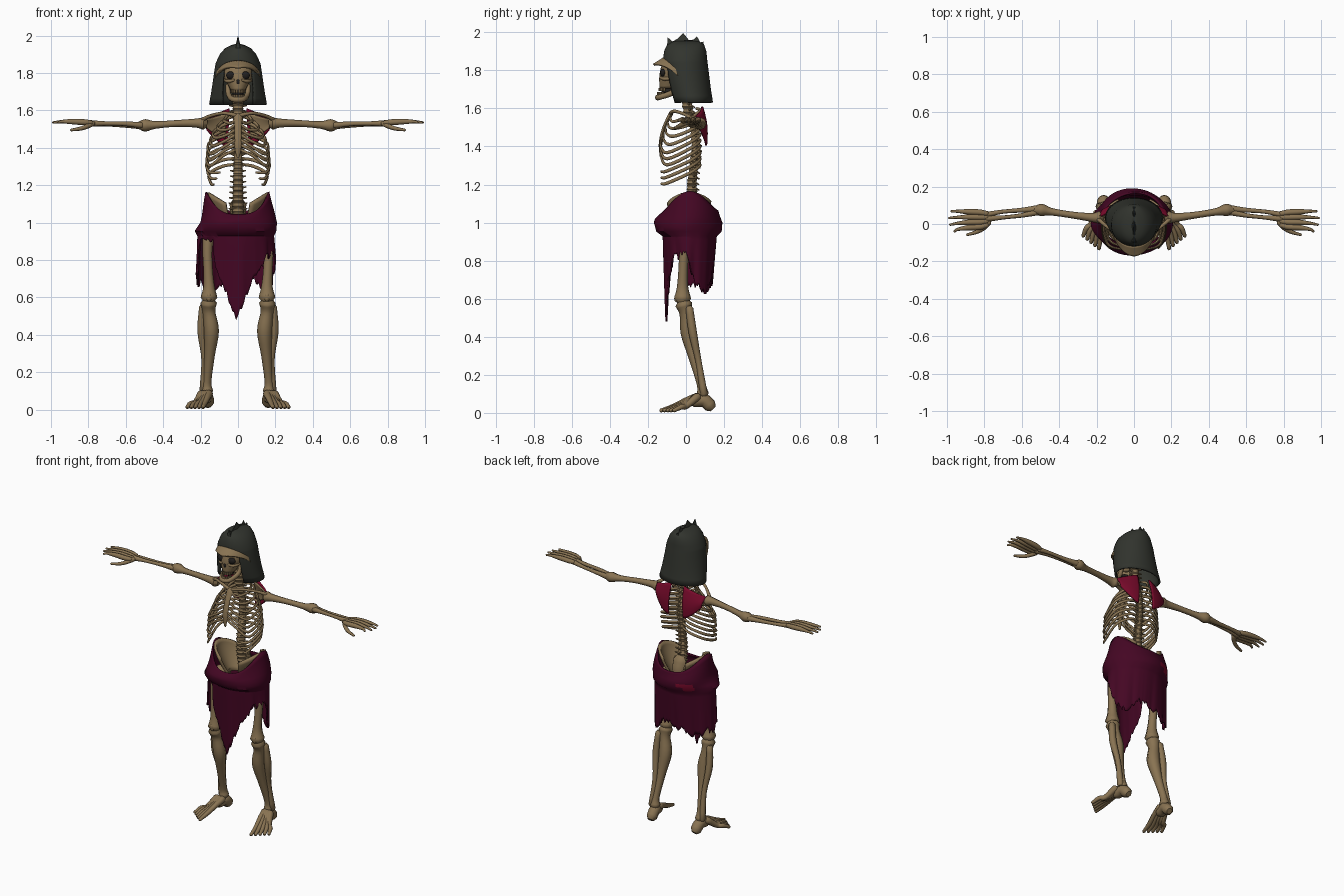
import bpy, bmesh, math, random
from math import sin, cos, pi, radians
from mathutils import Vector, Matrix

random.seed(4)
cube = bpy.data.objects.get("Cube")
if cube:
    bpy.data.objects.remove(cube, do_unlink=True)


def material(name, r, g, b):
    m = bpy.data.materials.new(name)
    m.use_nodes = True
    m.diffuse_color = (r, g, b, 1)
    node = next(n for n in m.node_tree.nodes if n.type == 'BSDF_PRINCIPLED')
    node.inputs["Base Color"].default_value = (r, g, b, 1)
    node.inputs["Roughness"].default_value = 0.8
    return m


BONE = material("old bone", .25, .172, .085)
IRON = material("dark iron", .031, .034, .027)
CLOTH = material("dark wine cloth", .058, .002, .017)
RED = material("red cloth", .19, .003, .024)
SHADOW = material("socket black", .015, .013, .012)


def finish(bm, name, mat, thick=0, angle=50):
    bmesh.ops.remove_doubles(bm, verts=bm.verts, dist=.0001)
    bmesh.ops.recalc_face_normals(bm, faces=bm.faces)
    mesh = bpy.data.meshes.new(name)
    bm.to_mesh(mesh)
    bm.free()
    mesh.materials.append(mat)
    mesh.polygons.foreach_set("use_smooth", [True] * len(mesh.polygons))
    mesh.set_sharp_from_angle(angle=radians(angle))
    ob = bpy.data.objects.new(name, mesh)
    bpy.context.collection.objects.link(ob)
    if thick:
        mod = ob.modifiers.new("thickness", 'SOLIDIFY')
        mod.thickness, mod.offset = thick, 0
    return ob


def table(points, x):
    """Straight-line interpolation through (key, value...) rows."""
    for a, b in zip(points, points[1:]):
        if x <= b[0]:
            t = max(0, (x - a[0]) / (b[0] - a[0]))
            return [p + (q - p) * t for p, q in zip(a[1:], b[1:])]
    return list(points[-1][1:])


def spline(pts, steps):
    p = [Vector(q) for q in pts]
    p = [2 * p[0] - p[1]] + p + [2 * p[-1] - p[-2]]
    out = []
    for a, b, c, d in zip(p, p[1:], p[2:], p[3:]):
        for i in range(steps):
            t = i / steps
            out.append(.5 * (2 * b + (c - a) * t + (2 * a - 5 * b + 4 * c - d) * t * t
                             + (3 * b - a - 3 * c + d) * t ** 3))
    return out + [p[-2]]


def bone(bm, pts, side=1, flat=1, n=8, steps=4):
    """Rounded tube through (x, y, z, radius) points; flat scales its second axis."""
    path = [(q.xyz, max(q.w, .002)) for q in spline(pts, steps)]
    span = path[-1][0] - path[0][0]
    ref = Vector((0, 1, 0)) if abs(span.z) > max(abs(span.x), abs(span.y)) else Vector((0, 0, 1))
    (a, ra), (b, rb) = path[0], path[-1]
    start = a - (path[1][0] - a).normalized() * ra * .6
    end = b + (b - path[-2][0]).normalized() * rb * .6
    path = [(start, ra * .55)] + path + [(end, rb * .55)]
    rings = []
    for i, (c, r) in enumerate(path):
        t = (path[min(i + 1, len(path) - 1)][0] - path[max(i - 1, 0)][0]).normalized()
        u = t.cross(ref).normalized()
        v = u.cross(t) * flat
        ring = [c + (u * cos(k * 2 * pi / n) + v * sin(k * 2 * pi / n)) * r for k in range(n)]
        rings.append([bm.verts.new((q.x * side, q.y, q.z)) for q in ring])
    for lo, hi in zip(rings, rings[1:]):
        for k in range(n):
            bm.faces.new((lo[k], lo[(k + 1) % n], hi[(k + 1) % n], hi[k]))
    bm.faces.new(rings[0])
    bm.faces.new(rings[-1])


def bones(name, paths, side=1, flat=1):
    bm = bmesh.new()
    for p in paths:
        bone(bm, p, side, flat)
    return finish(bm, name, BONE)


def sheet(name, fn, nu, nv, mat, thick):
    bm = bmesh.new()
    g = [[bm.verts.new(fn(i / nu, j / nv)) for i in range(nu + 1)] for j in range(nv + 1)]
    for j in range(nv):
        for i in range(nu):
            bm.faces.new((g[j][i], g[j][i + 1], g[j + 1][i + 1], g[j + 1][i]))
    return finish(bm, name, mat, thick)


def blobs(name, items, mat):
    """Ellipsoids given as (centre, radii)."""
    bm = bmesh.new()
    for c, r in items:
        bmesh.ops.create_uvsphere(bm, u_segments=14, v_segments=9, radius=1,
                                  matrix=Matrix.Translation(c) @ Matrix.Diagonal((*r, 1)))
    return finish(bm, name, mat)


# Skull: lofted head, sockets, jaw, teeth and brow guard
HEAD = [(1.705, -.09, .034, .045), (1.74, -.08, .052, .057), (1.78, -.06, .074, .076),
        (1.82, -.04, .083, .088), (1.88, -.005, .082, .085), (1.915, 0, .045, .05)]


def skull(u, v):
    z = 1.705 + .21 * v
    cy, rx, ry = table(HEAD, z)
    return rx * sin(u * 2 * pi), cy - ry * cos(u * 2 * pi), z


sheet("skull", skull, 24, 14, BONE, .006)
blobs("eye_and_nose_sockets", [((s * .036, -.12, 1.787), (.028, .016, .022)) for s in (1, -1)]
      + [((0, -.134, 1.752), (.011, .009, .016))], SHADOW)
blobs("mouth_shadow", [((0, -.095, 1.69), (.03, .035, .016))], SHADOW)
bm = bmesh.new()
for s in (1, -1):
    bone(bm, [(.055, -.045, 1.735, .011), (.05, -.07, 1.685, .014), (.03, -.135, 1.66, .013),
              (0, -.15, 1.657, .014)], s, 1.1)
    bone(bm, [(.022, -.135, 1.762, .007), (.053, -.11, 1.755, .01), (.074, -.04, 1.765, .008)], s)
finish(bm, "jaw_and_cheekbones", BONE)
bm = bmesh.new()
for z, y, w in ((1.7, -.098, .034), (1.677, -.106, .031)):
    for k in range(8):
        a = radians(-70 + 20 * k)
        bmesh.ops.create_cube(bm, size=1, matrix=Matrix.Translation((w * sin(a), y - .042 * cos(a), z))
                              @ Matrix.Rotation(a, 4, 'Z') @ Matrix.Diagonal((.009, .008, .016, 1)))
finish(bm, "teeth", BONE)


def brow(u, v):
    a = radians(-72 + 144 * u)
    out = .052 * v * cos(a) ** 2
    z = 1.862 - .065 * (a / 1.25) ** 2 - v * (.034 - .012 * sin(2 * abs(a)))
    return (.119 + .004 * v) * sin(a), -.004 - (.114 + out) * cos(a), z


sheet("brow_guard", brow, 24, 6, BONE, .012)

# Helmet: z, centre y, half width, half depth, half opening angle
HELM = [(1.63, .033, .15, .104, 32), (1.7, .015, .138, .111, 36), (1.78, .001, .126, .115, 37),
        (1.835, -.004, .118, .113, 37), (1.85, -.005, .115, .112, 0), (1.9, -.004, .092, .106, 0),
        (1.93, -.002, .064, .094, 0), (1.945, 0, .032, .07, 0), (1.952, 0, .003, .03, 0)]


def helmet(u, v):
    k = v * (len(HELM) - 1)
    z, cy, rx, ry, gap = table([(i, *row) for i, row in enumerate(HELM)], k)
    a = radians(gap + u * (360 - 2 * gap))
    return rx * sin(a), cy - ry * cos(a), z


sheet("helmet", helmet, 40, 16, IRON, .01)
crest = [(-.104, 1.87), (-.096, 1.972), (-.07, 1.95), (-.045, 1.965), (-.015, 1.995), (.015, 1.958),
         (.04, 1.96), (.058, 1.977), (.075, 1.945), (.092, 1.95), (.1, 1.87)]
bm = bmesh.new()
for (y0, z0), (y1, z1) in zip(crest, crest[1:]):
    foot = [bm.verts.new((x, y, 1.87)) for x, y in ((-.03, y0), (.03, y0), (.03, y1), (-.03, y1))]
    top = [bm.verts.new((x, y, z + .001)) for x, y, z in
           ((-.002, y0, z0), (.002, y0, z0), (.002, y1, z1), (-.002, y1, z1))]
    for k in (0, 2):
        bm.faces.new((foot[k + 1], foot[(k + 2) % 4], top[(k + 2) % 4], top[k + 1]))
    bm.faces.new(top)
finish(bm, "helmet_crest", IRON, angle=30)

# Spine: a barrel, side spurs and a back spur per vertebra
SPINE = [(1.02, .055, .032), (1.1, .037, .032), (1.2, .03, .028), (1.4, .052, .023),
         (1.5, .042, .023), (1.6, .008, .03), (1.72, -.002, .032)]
bm = bmesh.new()
for i in range(24):
    z = 1.04 + i * .029
    y, r = table(SPINE, z)
    bone(bm, [(0, y, z - .01, r), (0, y, z, r * .85), (0, y, z + .01, r)], n=10, steps=2)
    bone(bm, [(-r * 1.5, y + .012, z + .006, .004), (0, y + .005, z, .009),
              (r * 1.5, y + .012, z + .006, .004)], n=6, steps=2)
    bone(bm, [(0, y + .01, z, .008), (0, y + r + .008, z - .014, .004)], n=6, steps=2)
finish(bm, "spine", BONE)

# Ribs and breastbone
WIDTH = [(0, .075), (1, .108), (2, .132), (4, .158), (7, .166), (9, .155)]
for s, side in ((1, "left"), (-1, "right")):
    paths = []
    for i in range(10):
        w, z, f = table(WIDTH, i)[0], 1.6 - .032 * i, min(1, i / 4)
        p = [(.015, .055, z, .006), (.55 * w, .074, z - .012, .007), (w, .02, z - .052, .007),
             (.92 * w, -.03 - .07 * f, z - .06 - .045 * f, .007)]
        if i < 7:
            p += [(.5 * w, -.07 - .063 * f, z - .07 - .03 * f + .008 * i, .006),
                  (.015, -.085 - .045 * f, 1.55 - .027 * i, .006)]
        else:
            p += [(.98 * w - .022 * (10 - i), -.13, z - .108, .005)]
        paths.append(p)
    bones(side + "_ribs", paths, s, 1.25)
bones("breastbone", [[(0, -.08, 1.57, .024), (0, -.115, 1.5, .018), (0, -.133, 1.42, .02),
                      (0, -.135, 1.35, .008)]], flat=.5)

# Limbs, shoulder plates and hips, once per side
for s, side in ((1, "left"), (-1, "right")):
    bones(side + "_collarbone", [[(.015, -.08, 1.575, .011), (.08, -.06, 1.585, .009),
                                  (.15, -.01, 1.57, .009), (.19, .025, 1.55, .012)]], s)

    def plate(u, v):
        top = Vector((.045 + .135 * u, .085 - .045 * u * u, 1.61 - .055 * u))
        low = Vector((.055 + .11 * u, .106 - .035 * u * u, 1.405 + .09 * u ** 1.5))
        p = top.lerp(low, v)
        return s * p.x, p.y + .012 * sin(pi * v), p.z

    def blade(u, v):
        x, y, z = plate(.12 + .88 * u, .1 + .7 * v)
        return x, y - .013, z

    sheet(side + "_shoulder_cloth", plate, 10, 10, RED, .01)
    sheet(side + "_shoulder_blade", blade, 10, 10, BONE, .008)
    bones(side + "_upper_arm", [[(.185, .035, 1.53, .034), (.225, .035, 1.532, .024), (.33, .048, 1.53, .018),
                                 (.44, .065, 1.522, .02), (.495, .075, 1.52, .033), (.53, .072, 1.52, .02)]], s)
    bones(side + "_forearm", [
        [(.51, .082, 1.518, .02), (.6, .074, 1.52, .013), (.7, .066, 1.525, .011), (.79, .05, 1.53, .015)],
        [(.51, .065, 1.52, .018), (.6, .046, 1.528, .012), (.7, .035, 1.53, .011), (.79, .028, 1.53, .018)]], s)
    fingers = [[(.785, .055 - .02 * k, 1.533, .014), (.825, .062 - .026 * k, 1.537, .016),
                (.88, .065 - .028 * k, 1.54, .015), (.94, .068 - .032 * k, 1.54, .009),
                (.978 + .018 * (k in (1, 2)) - .006 * k, .068 - .036 * k, 1.535, .006)] for k in range(4)]
    thumb = [(.775, .01, 1.53, .015), (.805, -.022, 1.515, .013), (.84, -.042, 1.503, .011), (.892, -.058, 1.495, .007)]
    bones(side + "_hand", fingers + [thumb], s)
    bones(side + "_thigh", [[(.09, .015, .97, .032), (.145, .005, .96, .034), (.163, -.008, .87, .027),
                             (.16, -.015, .75, .025), (.155, -.018, .66, .03), (.155, -.018, .6, .045)]], s)
    bones(side + "_shin", [
        [(.157, -.012, .57, .044), (.155, 0, .52, .034), (.142, .012, .42, .04), (.152, .042, .29, .028),
         (.165, .08, .15, .023), (.165, .088, .1, .032)],
        [(.188, .018, .55, .02), (.195, .036, .42, .022), (.18, .066, .27, .016), (.186, .094, .1, .02)],
        [(.155, -.047, .615, .014), (.155, -.047, .59, .014)]], s)
    toes = [[(.155 + .01 * k, .06, .085, .022), (.163 + .016 * k, .0, .064 - .007 * k, .017),
             (.178 + .019 * k, -.07 + .012 * k, .032, .014), (.188 + .021 * k, -.133 + .017 * k, .012, .01)]
            for k in range(5)]
    heel = [(.162, .128, .036, .034), (.165, .095, .065, .035), (.172, .04, .06, .03)]
    bones(side + "_foot", toes + [heel], s)

    def hip(u, v):
        a = radians(24 + 125 * u)
        w = 1 - .55 * v ** 1.4
        return s * .16 * sin(a) * w, .02 - .125 * cos(a) * w, 1.065 + .095 * sin(a) - v * (.11 + .08 * sin(a))

    sheet(side + "_hip_blade", hip, 14, 8, BONE, .016)
bones("tailbone", [[(0, .065, 1.1, .045), (0, .09, 1.03, .038), (0, .085, .95, .015)]], flat=.6)

# Waist cloth: rolled band above a torn skirt, hem height by angle from the front
HEM = [(-180, .7), (-130, .64), (-112, .68), (-92, .67), (-76, .72), (-70, .91), (-42, .91), (-34, .74), (-14, .58),
       (-3, .49), (8, .56), (18, .66), (32, .74), (50, .82), (85, .84), (97, .72), (130, .63), (155, .71), (180, .7)]
COLUMNS = 120
ragged = [random.uniform(-.022, .022) for _ in range(COLUMNS)]


def waist_cloth(u, v):
    deg = -180 + 360 * u
    a = radians(deg)
    top = 1.042 + .112 * abs(sin(a)) ** 3 + .01 * (1 - cos(a))
    hem = table(HEM, deg)[0] + ragged[round(u * COLUMNS) % COLUMNS]
    flare = .026 * max(0, -sin(a)) ** 6
    rows = [(0, top, .166, .15, .016), (.15, .4 * top + .6, .186, .168, .012), (.25, 1, .2, .175, .01),
            (.35, .955, .2 + flare, .168, .012), (.4, .93, .188 + flare, .138, .02),
            (1, min(hem, .915), .194 + flare, .12, .018)]
    z, rx, ry, cy = table(rows, v)
    fold = 1 + (.035 * sin(9 * a + 1) + .02 * sin(17 * a)) * max(0, v - .3) + .02 * sin(3 * a + 14 * v) * (v < .4)
    return rx * fold * sin(a), cy - ry * fold * cos(a), z


skirt = sheet("waist_cloth", waist_cloth, COLUMNS, 20, CLOTH, .009)

# Torn red lining showing in one fold at the back
skirt.data.materials.append(RED)
for face in skirt.data.polygons:
    c = face.center
    if c.y > .08 and -.15 < c.x < -.05 and abs(c.z - .98 - .15 * (c.x + .1)) < .015:
        face.material_index = 1
